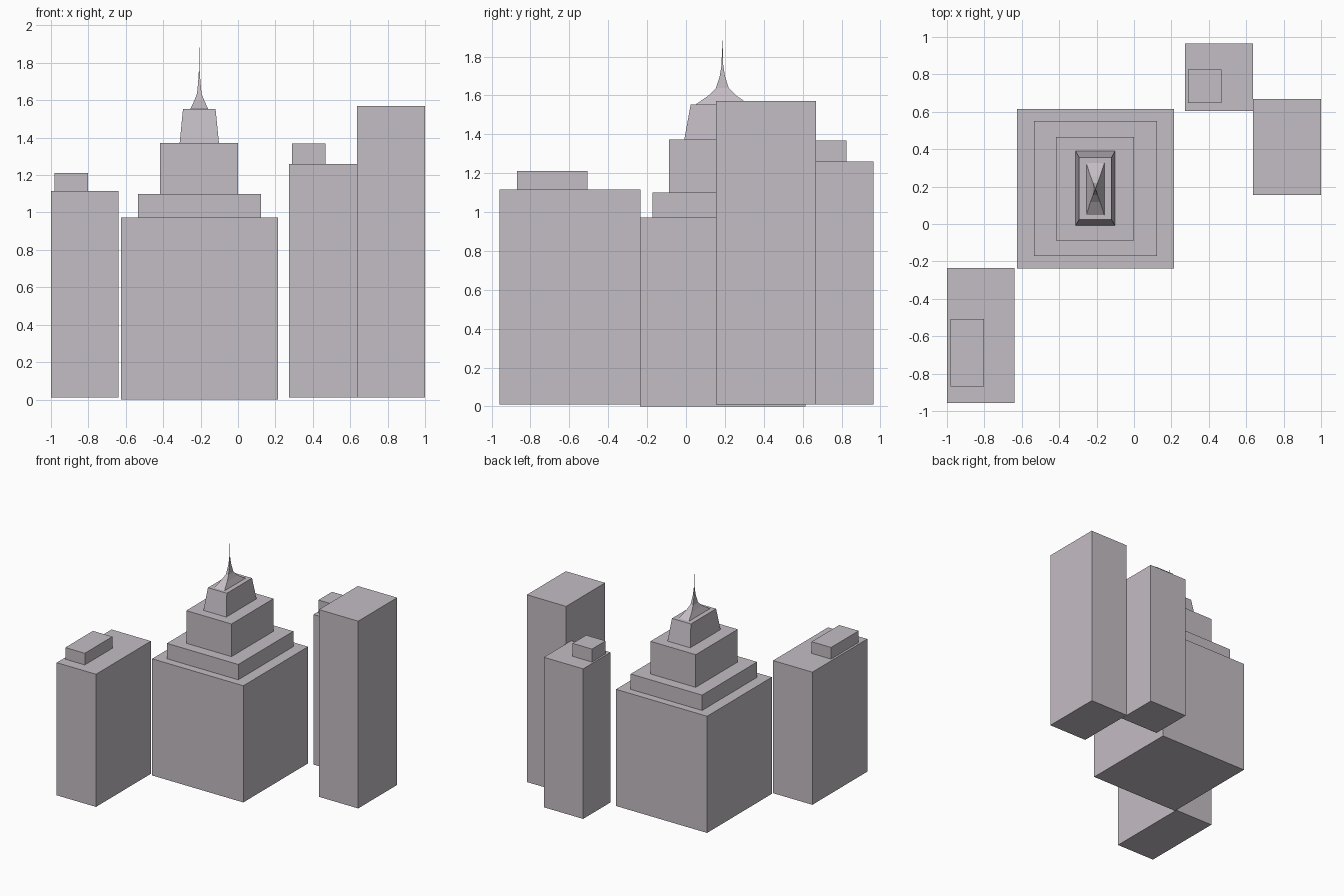
import bpy, bmesh

if "Cube" in bpy.data.objects:
    bpy.data.objects.remove(bpy.data.objects["Cube"])

mat = bpy.data.materials.new("warm_grey")
mat.diffuse_color = (0.55, 0.51, 0.55, 1)
mat.use_nodes = True
mat.node_tree.nodes["Principled BSDF"].inputs["Base Color"].default_value = mat.diffuse_color


def stack(name, cx, cy, rings):
    """Closed four-sided solid through rings of (half x, half y, z)."""
    bm = bmesh.new()
    loops = [[bm.verts.new((cx + sx * hx, cy + sy * hy, z))
              for sx, sy in ((-1, -1), (1, -1), (1, 1), (-1, 1))]
             for hx, hy, z in rings]
    bm.faces.new(loops[0][::-1])
    bm.faces.new(loops[-1])
    for lo, hi in zip(loops, loops[1:]):
        for i in range(4):
            j = (i + 1) % 4
            bm.faces.new((lo[i], lo[j], hi[j], hi[i]))
    me = bpy.data.meshes.new(name)
    bm.to_mesh(me)
    bm.free()
    me.materials.append(mat)
    bpy.context.collection.objects.link(bpy.data.objects.new(name, me))


def box(name, x0, x1, y0, y1, z0, z1):
    hx, hy = (x1 - x0) / 2, (y1 - y0) / 2
    stack(name, (x0 + x1) / 2, (y0 + y1) / 2, [(hx, hy, z0), (hx, hy, z1)])


# Stepped central tower
box("tower_base", -0.625, 0.215, -0.237, 0.615, 0, 0.972)
box("tower_lower_step", -0.535, 0.123, -0.172, 0.552, 0.972, 1.10)
box("tower_upper_step", -0.416, 0.001, -0.087, 0.466, 1.10, 1.372)

# Tapered crown and flared spire
stack("tower_crown", -0.207, 0.19, [(0.105, 0.199, 1.372), (0.087, 0.166, 1.553)])
stack("spire", -0.207, 0.187, [
    (0.048, 0.138, 1.553), (0.026, 0.070, 1.60), (0.012, 0.033, 1.637),
    (0.006, 0.013, 1.70), (0.002, 0.004, 1.76), (0.001, 0.001, 1.882)])

# Surrounding blocks with rooftop huts
box("left_block", -1, -0.638, -0.958, -0.235, 0.01, 1.115)
box("left_roof_hut", -0.982, -0.803, -0.87, -0.507, 1.115, 1.212)
box("back_block", 0.273, 0.635, 0.604, 0.964, 0.01, 1.26)
box("back_roof_hut", 0.288, 0.467, 0.647, 0.826, 1.26, 1.368)
box("right_block", 0.637, 0.999, 0.155, 0.668, 0.01, 1.57)
